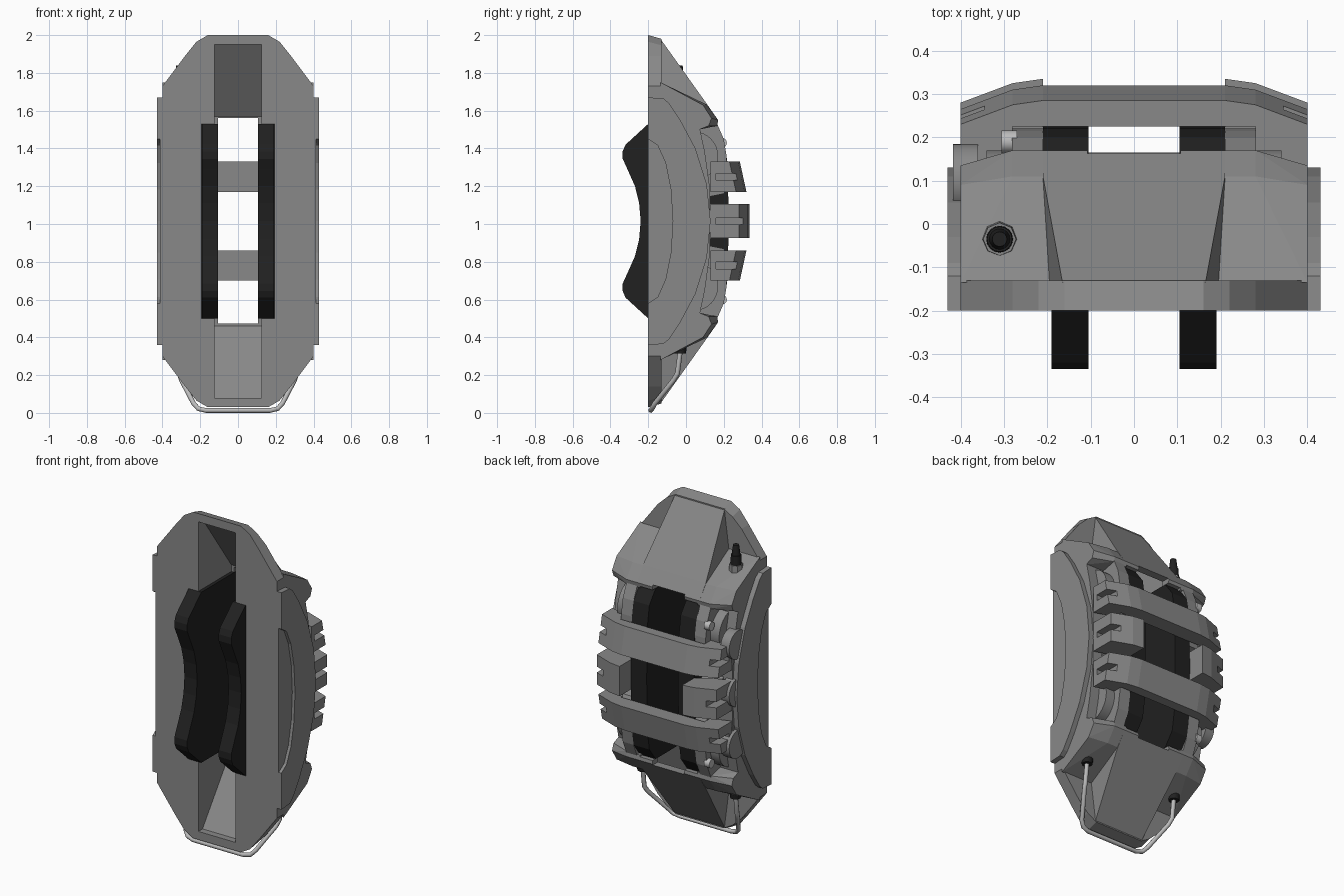
import bpy, bmesh, math
from mathutils import Vector, Matrix

if "Cube" in bpy.data.objects:
    bpy.data.objects.remove(bpy.data.objects["Cube"])

MID = 1.015  # height of the mirror plane between upper and lower ends


def material(name, v):
    m = bpy.data.materials.new(name)
    m.use_nodes = True
    m.diffuse_color = (v, v, v, 1)
    m.node_tree.nodes["Principled BSDF"].inputs["Base Color"].default_value = (v, v, v, 1)
    return m


GREY = material("caliper grey", 0.25)
BLACK = material("pad black", 0.015)
SILVER = material("bare metal", 0.5)


def finish(name, bm, mat, smooth=False):
    bmesh.ops.recalc_face_normals(bm, faces=bm.faces)
    me = bpy.data.meshes.new(name)
    bm.to_mesh(me)
    bm.free()
    ob = bpy.data.objects.new(name, me)
    bpy.context.collection.objects.link(ob)
    me.materials.append(mat)
    if smooth:
        bpy.ops.object.select_all(action='DESELECT')
        ob.select_set(True)
        bpy.context.view_layer.objects.active = ob
        bpy.ops.object.shade_smooth_by_angle(angle=math.radians(35))
    return ob


def flip(points):
    return [(x, y, 2 * MID - z) for x, y, z in points]


def hull(name, points, mat=GREY):
    bm = bmesh.new()
    for p in points:
        bm.verts.new(p)
    res = bmesh.ops.convex_hull(bm, input=bm.verts)
    loose = [v for v in bm.verts if not v.link_faces]
    bmesh.ops.delete(bm, geom=loose, context='VERTS')
    return finish(name, bm, mat)


def loft(name, low, high, mat=GREY):
    bm = bmesh.new()
    a = [bm.verts.new(p) for p in low]
    b = [bm.verts.new(p) for p in high]
    bm.faces.new(a)
    bm.faces.new(b)
    for i in range(len(a)):
        j = (i + 1) % len(a)
        bm.faces.new((a[i], a[j], b[j], b[i]))
    return finish(name, bm, mat)


def prism_x(name, outline, x0, x1, mat=GREY):
    return loft(name, [(x0, y, z) for y, z in outline], [(x1, y, z) for y, z in outline], mat)


def box(name, x0, x1, y0, y1, z0, z1, mat=GREY):
    return prism_x(name, [(y0, z0), (y1, z0), (y1, z1), (y0, z1)], x0, x1, mat)


def rod(name, start, end, r1, r2, mat=GREY, sides=32):
    a, b = Vector(start), Vector(end)
    bm = bmesh.new()
    turn = (b - a).to_track_quat('Z', 'Y').to_matrix().to_4x4()
    bmesh.ops.create_cone(bm, cap_ends=True, segments=sides, radius1=r1, radius2=r2,
                          depth=(b - a).length, matrix=Matrix.Translation((a + b) / 2) @ turn)
    return finish(name, bm, mat, sides > 8)


def cut(ob, cutters):
    bpy.context.view_layer.objects.active = ob
    for c in cutters:
        m = ob.modifiers.new("cut", 'BOOLEAN')
        m.operation, m.solver, m.object = 'DIFFERENCE', 'EXACT', c
        bpy.ops.object.modifier_apply(modifier=m.name)


def both_ends(half):
    # add the lower half of a (y, z) outline that was listed from the top down
    return half + [(y, 2 * MID - z) for y, z in reversed(half) if abs(z - MID) > 0.001]


# cutters: rotor slot, pad opening and the sloped end pockets
cutters = [box("pad_opening_cutter", -.192, .192, -.5, .6, .5, 1.53),
           box("slot_cutter", -.107, .107, -.5, .6, .472, 1.56)]
pocket = [(s * .125, y, z) for s in (-1, 1)
          for y, z in ((-.3, 1.95), (-.16, 1.95), (.115, 1.57), (.115, 1.5), (-.3, 1.5))]
cutters += [hull("upper_pocket_cutter", pocket), hull("lower_pocket_cutter", flip(pocket))]

# front plate with chamfered ends
corner = [(.4, 1.73), (.28, 1.89), (.22, 1.965), (.16, 2.0)]
quarter = corner + [(-x, z) for x, z in reversed(corner)]
octagon = quarter + [(x, 2 * MID - z) for x, z in reversed(quarter)]
plate = loft("front_plate", [(x, -.2, z) for x, z in octagon],
             [(x, -.13, MID + (z - MID) * (.98 if abs(z - MID) > .9 else 1)) for x, z in octagon])
cut(plate, cutters)

# end blocks: central ramp over lower shoulders
ramp = [(s * x, y, z) for s in (-1, 1) for x, y, z in (
    (.165, -.135, 1.98), (.195, -.135, 1.75), (.21, .11, 1.636),
    (.21, .17, 1.55), (.21, .165, 1.52), (.21, -.135, 1.5))]
shoulder = [(s * x, y, z) for s in (-1, 1) for x, y, z in (
    (.4, -.135, 1.75), (.4, .09, 1.63), (.4, .135, 1.56), (.4, .12, 1.52), (.4, .07, 1.5),
    (.4, -.135, 1.5), (.28, .11, 1.632), (.28, .17, 1.55), (.28, .165, 1.52))]
for end, f in (("upper", list), ("lower", flip)):
    cut(hull(end + "_end_ramp", f(ramp)), cutters)
    cut(hull(end + "_end_shoulder", f(shoulder)), cutters)

for c in cutters:
    bpy.data.objects.remove(c)

# outlines in (y, z)
outer_wall = both_ends([(-.135, 1.52), (.07, 1.52), (.1, 1.38), (.125, 1.2), (.13, MID)])
inner_wall = both_ends([(-.135, 1.53), (.165, 1.53), (.2, 1.45), (.215, 1.36), (.22, 1.2),
                        (.2, 1.16), (.1, 1.14)])
crescent = both_ends([(-.2, 1.45), (-.2, 1.67), (-.12, 1.665), (-.09, 1.64), (-.03, 1.55),
                      (.05, 1.4), (.11, 1.21), (.13, MID)])
for t in range(7):  # concave inner edge of the crescent
    a = math.pi * (t + 1) / 8
    crescent.append((-.2 + .13 * math.sin(a), MID - .435 * math.cos(a)))
side_panel = both_ends([(-.2, 1.66), (-.12, 1.655), (-.09, 1.63), (-.03, 1.54),
                        (.05, 1.39), (.1, 1.2), (.12, MID)])
pad = both_ends([(.14, 1.53), (-.2, 1.53), (-.32, 1.42), (-.335, 1.385), (-.335, 1.345),
                 (-.31, 1.29), (-.27, 1.2), (-.248, 1.11), (-.24, MID)])
pad += [(.2, .58), (.222, .72), (.225, MID), (.222, 1.31), (.2, 1.45)]

for side, s in (("left", 1), ("right", -1)):
    prism_x(side + "_outer_wall", outer_wall, s * .28, s * .4)
    prism_x(side + "_inner_wall", inner_wall, s * .21, s * .282)
    prism_x(side + "_side_panel", side_panel, s * .39, s * .412)
    prism_x(side + "_side_crescent", crescent, s * .39, s * .43)
    prism_x(side + "_brake_pad", pad, s * .105, s * .19, BLACK)
    # backing plate stays behind the front plate
    prism_x(side + "_pad_backing",
            [(max(y, -.12), z) for y, z in pad if y > -.21 or abs(z - MID) < .001],
            s * .19, s * .21, BLACK)
    for z in (.67, MID, 1.36):
        rod(side + "_piston", (s * .205, .04, z), (s * .34, .04, z), .13, .13)


# bridges across the back, leaning with the curve of the body
def bar(name, z0, z1, y0, y1, inner):
    top = [(.4, -.055), (.28, -.01), (.21, 0)]

    def ring(z, y):
        half = [(.4, .13), *[(x, y + d) for x, d in top]]
        under = [(.28, inner), (.28, .17)]
        return [(x, v, z) for x, v in half] + [(-x, v, z) for x, v in reversed(half)] + \
               [(-x, v, z) for x, v in reversed(under)] + [(x, v, z) for x, v in under]
    return loft(name, ring(z0, y0), ring(z1, y1))


bridges = [bar("upper_bridge", 1.17, 1.33, .32, .285, .225),
           bar("lower_bridge", .86, .70, .32, .285, .225)]
lugs = []
for s in (-1, 1):
    lug = [(s * .4, .13), (s * .4, .28), (s * .28, .325), (s * .21, .335), (s * .21, .22),
           (s * .28, .17)]
    lugs.append(loft("middle_lug", [(x, y, .925) for x, y in lug],
                     [(x, y, 1.105) for x, y in lug]))

# grooves in the ends of the bridges and lugs
for z, group in ((1.25, bridges[:1]), (.78, bridges[1:]), (MID, lugs)):
    for s in (-1, 1):
        groove = box("groove_cutter", s * .345, s * .5, .16, .5, z - .018, z + .018)
        for ob in group:
            cut(ob, [groove])
        bpy.data.objects.remove(groove)

# bore plugs and retaining bolts on one side
for z in (.715, 1.03, 1.315):
    rod("bore_plug", (-.36, .1, z), (-.418, .1, z), .085, .085)
for z in (.60, 1.43):
    rod("retaining_bolt", (-.27, .19, z), (-.306, .19, z), .026, .026, SILVER)

# bleed screw on the upper shoulder
rod("bleed_seat", (-.31, -.035, 1.67), (-.31, -.035, 1.725), .042, .038, GREY, 8)
rod("bleed_cap", (-.31, -.035, 1.72), (-.31, -.035, 1.78), .031, .029, BLACK, 16)
rod("bleed_tip", (-.31, -.035, 1.78), (-.31, -.035, 1.84), .024, .017, BLACK, 16)

# crossover pipe with its fittings
for s in (-1, 1):
    rod("pipe_fitting", (s * .31, -.03, .37), (s * .31, -.03, .315), .036, .03, BLACK, 12)
path = [(.31, -.03, .33), (.31, -.045, .21), (.3, -.065, .175), (.235, -.165, .05),
        (.21, -.18, .022), (.17, -.187, .013)]
path += [(-x, y, z) for x, y, z in reversed(path)]
curve = bpy.data.curves.new("crossover_pipe", 'CURVE')
curve.dimensions = '3D'
curve.bevel_depth = .013
curve.bevel_resolution = 2
curve.use_fill_caps = True
spline = curve.splines.new('POLY')
spline.points.add(len(path) - 1)
for point, co in zip(spline.points, path):
    point.co = (*co, 1)
curve.materials.append(SILVER)
bpy.context.collection.objects.link(bpy.data.objects.new("crossover_pipe", curve))
